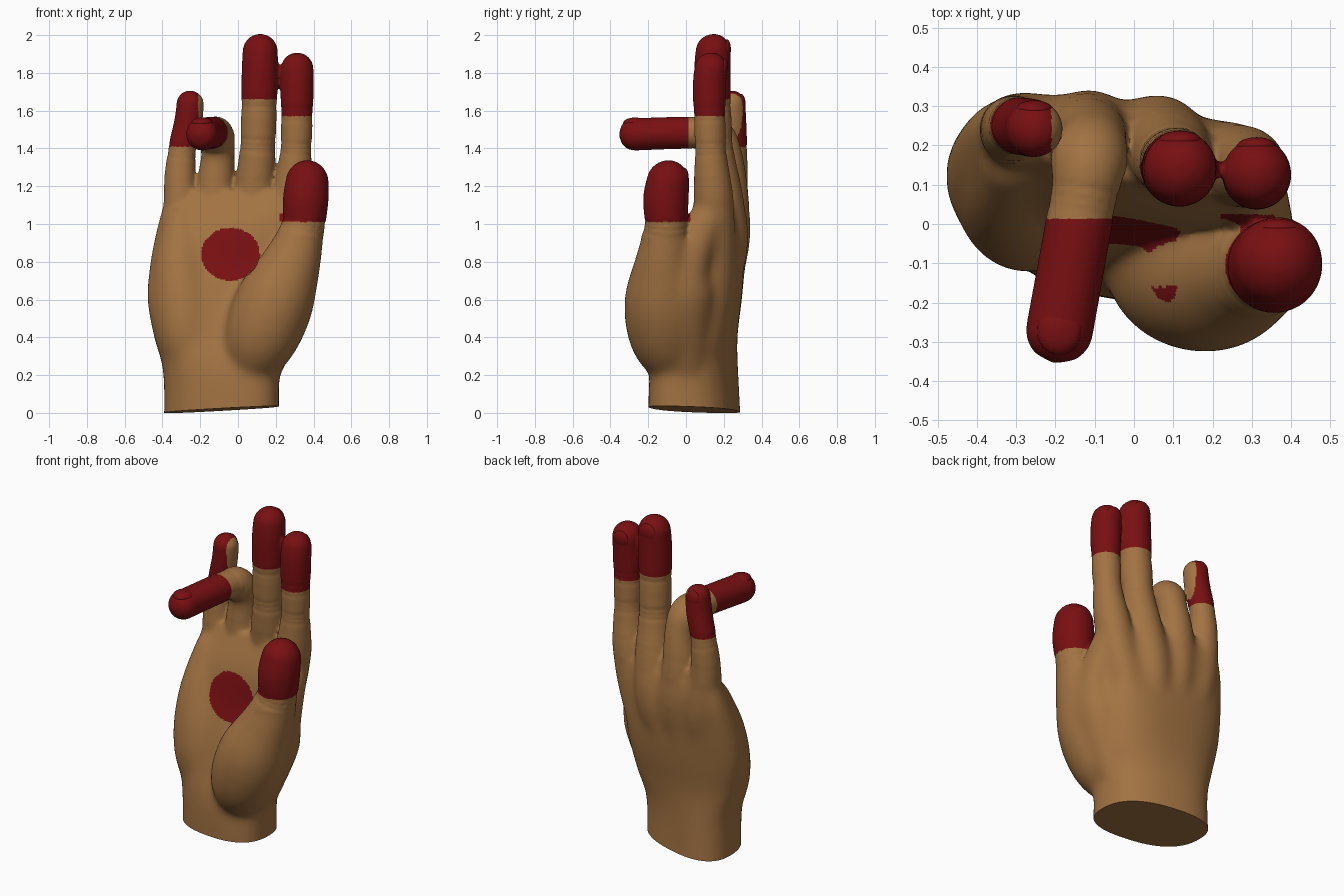
import bpy, bmesh, math
from mathutils import Vector, Quaternion, Matrix

if "Cube" in bpy.data.objects:
    bpy.data.objects.remove(bpy.data.objects["Cube"])


def material(name, rgb):
    m = bpy.data.materials.new(name)
    m.diffuse_color = (*rgb, 1)
    m.use_nodes = True
    m.node_tree.nodes["Principled BSDF"].inputs["Base Color"].default_value = m.diffuse_color
    return m


skin = material("skin", (0.36, 0.17, 0.055))
red = material("red_dye", (0.19, 0.005, 0.006))


def spline(pts, steps):
    """Catmull-Rom samples through tuples of numbers."""
    P = [Vector(p) for p in pts]
    P = [2 * P[0] - P[1]] + P + [2 * P[-1] - P[-2]]
    out = []
    for i in range(1, len(P) - 2):
        a, b, c, d = P[i - 1:i + 3]
        for k in range(steps):
            t = k / steps
            out.append(0.5 * (2 * b + (c - a) * t + (2 * a - 5 * b + 4 * c - d) * t * t
                              + (3 * b - a - 3 * c + d) * t ** 3))
    return out + [Vector(pts[-1])]


def skin_rings(bm, rings):
    """Bridge rings of points and cap both ends."""
    loops = [[bm.verts.new(p) for p in r] for r in rings]
    n = len(loops[0])
    for a, b in zip(loops, loops[1:]):
        for i in range(n):
            bm.faces.new((a[i], a[(i + 1) % n], b[(i + 1) % n], b[i]))
    bm.faces.new(loops[0][::-1])
    bm.faces.new(loops[-1])


def tube(bm, pts, creases=()):
    """Round-tipped limb along (x, y, z, radius) points, with joint creases."""
    S = spline(pts, 24)
    pos = [s.xyz for s in S]
    arc = [0.0]
    for a, b in zip(pos, pos[1:]):
        arc.append(arc[-1] + (b - a).length)
    lines = [arc[int(c * 24)] + o for c in creases for o in (-0.028, 0, 0.028)]
    end_r = pts[-1][3]
    prev, q, rings = Vector((0, 0, 1)), Quaternion(), []
    for i, p in enumerate(pos):
        d = (pos[min(i + 1, len(pos) - 1)] - pos[max(i - 1, 0)]).normalized()
        q = prev.rotation_difference(d) @ q
        prev = d
        r = S[i][3] * (1 - 0.06 * sum(math.exp(-((arc[i] - c) / 0.008) ** 2) for c in lines))
        left = (arc[-1] - arc[i]) / end_r
        if left < 1:
            r *= max(0.05, math.sqrt(1 - (1 - left) ** 2))
        rings.append([p + q @ Vector((r * math.cos(a), r * math.sin(a), 0))
                      for a in (math.pi * k / 16 for k in range(32))])
    skin_rings(bm, rings)


def nail(bm, pts):
    """Thin shell set into the back of a digit tip."""
    tip, r = Vector(pts[-1][:3]), pts[-1][3]
    d = (tip - Vector(pts[-2][:3])).normalized()
    u = Vector((0, 1, 0)) if d.z > 0.5 else Vector((0, 0, 1))
    u = (u - d * u.dot(d)).normalized()
    rot = Matrix((d.cross(u), d, u)).transposed().to_4x4()
    bmesh.ops.create_uvsphere(bm, u_segments=20, v_segments=12, radius=r,
                              matrix=Matrix.Translation(tip + (0.72 * u - d) * r) @ rot
                              @ Matrix.Diagonal((0.66, 0.72, 0.32, 1)))


def smooth(bm, verts, count):
    for _ in range(count):
        bmesh.ops.smooth_vert(bm, verts=verts, factor=0.5, use_axis_x=True, use_axis_y=True, use_axis_z=True)


def dyed(c, n):
    """True on the fingertips and on the round palm spot."""
    x, y, z = c
    return ((z > 1.57 and x > 0.22) or (z > 1.66 and x > 0)
            or (z > 1.41 and x < -0.21 and y > 0.1)
            or (z > 1.3 and y < 0.01 and x < 0)
            or (z > 1.01 and x > 0.22 and y < 0.025)
            or (n.y < -0.2 and ((x + 0.04) / 0.155) ** 2 + ((z - 0.84) / 0.14) ** 2 < 1))


bm = bmesh.new()
nm = bmesh.new()

# wrist and palm: z, x min, x max, y min, y max, shear
sections = [(-0.2, -0.395, 0.22, -0.185, 0.285, -0.2), (0.2, -0.395, 0.22, -0.18, 0.265, -0.18),
            (0.4, -0.445, 0.26, -0.13, 0.27, -0.06), (0.6, -0.48, 0.29, -0.08, 0.295, -0.02),
            (0.8, -0.465, 0.31, -0.02, 0.31, -0.06), (1.0, -0.425, 0.35, 0.025, 0.31, -0.15),
            (1.18, -0.375, 0.36, 0.11, 0.26, -0.2)]
rings = []
for z, x0, x1, y0, y1, sh in spline(sections, 8):
    ring = []
    for k in range(64):
        c, s = math.cos(math.pi * k / 32), math.sin(math.pi * k / 32)
        dx = math.copysign(abs(c) ** 0.8, c) * (x1 - x0) / 2
        dy = math.copysign(abs(s) ** 0.8, s) * (y1 - y0) / 2
        ring.append(Vector(((x0 + x1) / 2 + dx, (y0 + y1) / 2 + dy + sh * dx, z)))
    rings.append(ring)
skin_rings(bm, rings)

# heel pad under the little finger, and web between thumb and index finger
tube(bm, [(-0.22, 0.04, 0.2, 0.13), (-0.27, 0.045, 0.45, 0.17), (-0.3, 0.1, 0.75, 0.15), (-0.3, 0.2, 1.1, 0.08)])
tube(bm, [(0.12, 0, 0.25, 0.12), (0.24, 0, 0.62, 0.155), (0.29, 0.02, 0.8, 0.115), (0.29, 0.14, 1.1, 0.09)])

# thumb and its mound: x, y, z, radius
thumb = [(0.05, -0.04, 0.23, 0.14), (0.12, -0.1, 0.4, 0.2), (0.2, -0.12, 0.6, 0.207), (0.285, -0.115, 0.8, 0.158),
         (0.345, -0.105, 0.99, 0.117), (0.36, -0.105, 1.15, 0.12), (0.375, -0.075, 1.337, 0.1)]
tube(bm, thumb, (4,))
nail(nm, thumb)

# fingers, each with a bone running on into the back of the palm
index_finger = [(0.225, 0.16, 0.9, 0.105), (0.28, 0.145, 1.15, 0.105), (0.307, 0.13, 1.4, 0.083),
                (0.313, 0.125, 1.75, 0.088), (0.312, 0.15, 1.907, 0.08)]
middle_finger = [(0.055, 0.22, 0.9, 0.112), (0.085, 0.19, 1.15, 0.111), (0.105, 0.155, 1.42, 0.094),
                 (0.116, 0.14, 1.82, 0.096), (0.118, 0.155, 2.007, 0.086)]
bent_finger = [(-0.11, 0.232, 0.9, 0.108), (-0.12, 0.225, 1.15, 0.106), (-0.107, 0.21, 1.36, 0.088),
               (-0.115, 0.16, 1.457, 0.098), (-0.13, 0.06, 1.483, 0.086), (-0.205, -0.355, 1.472, 0.086)]
little_finger = [(-0.27, 0.235, 0.9, 0.1), (-0.305, 0.24, 1.15, 0.09), (-0.297, 0.25, 1.38, 0.075),
                 (-0.262, 0.245, 1.55, 0.074), (-0.248, 0.24, 1.707, 0.07)]
for pts, creases in ((index_finger, (3, 3.5)), (middle_finger, (3, 3.5)), (bent_finger, (5,)), (little_finger, (3,))):
    tube(bm, [(0.7 * pts[0][0] - 0.02, 0.185, 0.6, 0.08)] + pts, creases)
    nail(nm, pts)

# fuse everything into one continuous skin
mesh = bpy.data.meshes.new("hand")
bmesh.ops.recalc_face_normals(bm, faces=bm.faces)
bm.to_mesh(mesh)
bm.free()
hand = bpy.data.objects.new("hand", mesh)
bpy.context.collection.objects.link(hand)
mod = hand.modifiers.new("fuse", 'REMESH')
mod.mode = 'VOXEL'
mod.voxel_size = 0.009
bpy.context.view_layer.update()
fused = bpy.data.meshes.new_from_object(hand.evaluated_get(bpy.context.evaluated_depsgraph_get()))
hand.modifiers.clear()

# soften the palm, then trim the wrist flat
bm = bmesh.new()
bm.from_mesh(fused)
palm = [v for v in bm.verts if v.co.z < 1.24 and not (v.co.z > 0.93 and v.co.y < 0.03 and v.co.x > 0.22)]
smooth(bm, [v for v in palm if v.co.z < 1.12], 45)
smooth(bm, palm, 15)
smooth(bm, bm.verts[:], 3)
cut = bmesh.ops.bisect_plane(bm, geom=bm.verts[:] + bm.edges[:] + bm.faces[:], plane_co=(0, 0.05, 0.022),
                             plane_no=(-0.05, 0.03, 1), clear_inner=True)
bmesh.ops.triangle_fill(bm, use_beauty=True, edges=[e for e in cut["geom_cut"] if isinstance(e, bmesh.types.BMEdge)])
bmesh.ops.recalc_face_normals(bm, faces=bm.faces)

# dye the tips and the palm spot
fused.materials.clear()
fused.materials.append(skin)
fused.materials.append(red)
for f in bm.faces:
    f.material_index = int(dyed(f.calc_center_median(), f.normal))
bm.to_mesh(fused)
bm.free()
hand.data = fused

# fingernails
nails = bpy.data.objects.new("fingernails", bpy.data.meshes.new("fingernails"))
nm.to_mesh(nails.data)
nm.free()
nails.data.materials.append(red)
bpy.context.collection.objects.link(nails)

for ob in (hand, nails):
    bpy.ops.object.select_all(action='DESELECT')
    ob.select_set(True)
    bpy.context.view_layer.objects.active = ob
    bpy.ops.object.shade_smooth_by_angle(angle=math.radians(50))
